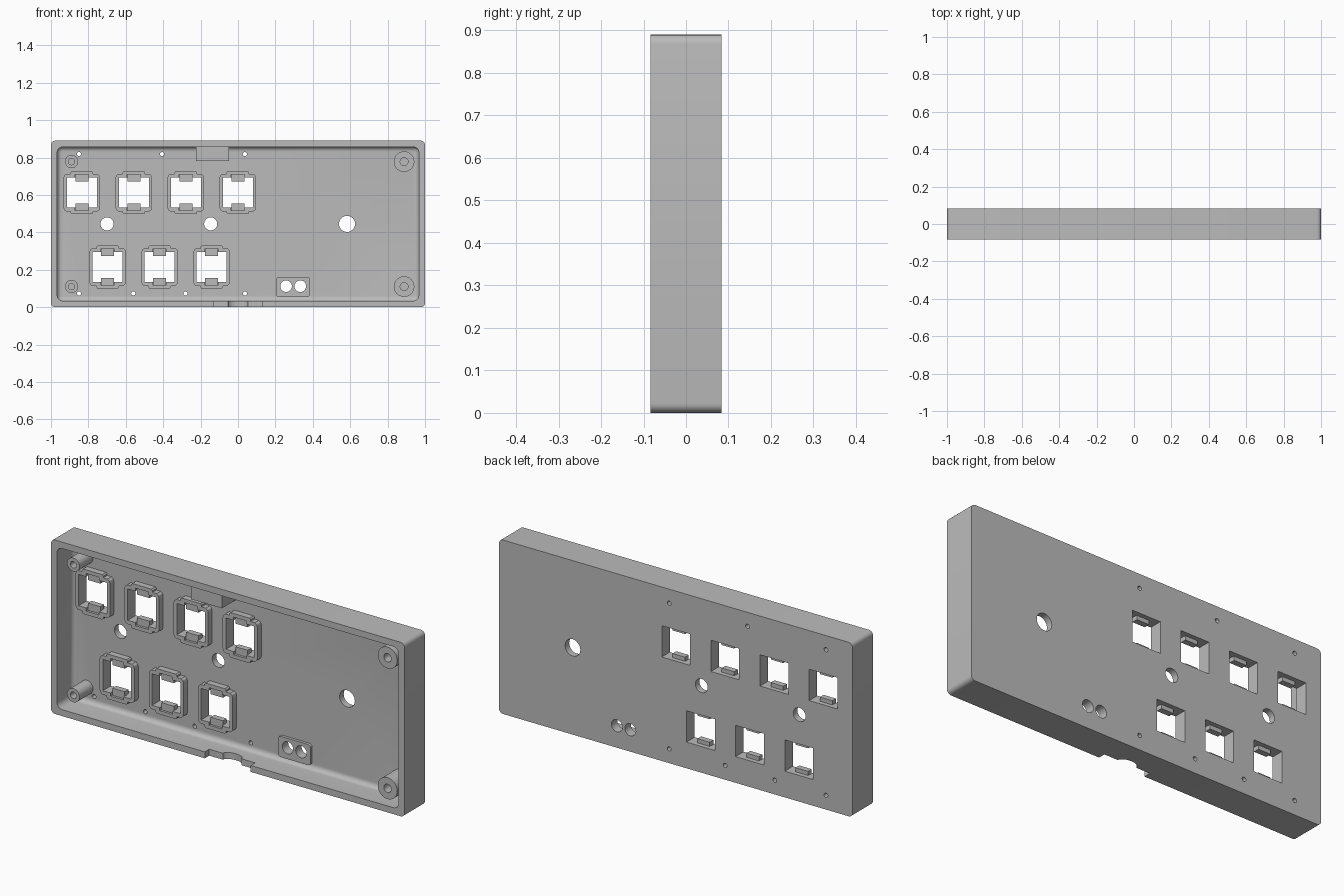
import bpy, bmesh, math

cube = bpy.data.objects.get("Cube")
if cube:
    bpy.data.objects.remove(cube, do_unlink=True)

grey = bpy.data.materials.new("plain_grey")
grey.use_nodes = True
grey.diffuse_color = (0.5, 0.5, 0.5, 1)
grey.node_tree.nodes["Principled BSDF"].inputs["Base Color"].default_value = (0.5, 0.5, 0.5, 1)

FRONT, BACK = -0.083, 0.083
FLOOR = 0.05          # inside face of the back panel
HEIGHT = 0.89
MID = HEIGHT / 2


# Outlines, drawn in the x-z plane
def circle(cx, cz, r, n=32):
    return [(cx + r * math.cos(2 * math.pi * i / n), cz + r * math.sin(2 * math.pi * i / n))
            for i in range(n)]


def rounded(cx, cz, hx, hz, r, n=5):
    pts = []
    for q, (sx, sz) in enumerate([(1, 1), (-1, 1), (-1, -1), (1, -1)]):
        for i in range(n + 1):
            a = math.pi / 2 * (q + i / n)
            pts.append((cx + sx * (hx - r) + r * math.cos(a), cz + sz * (hz - r) + r * math.sin(a)))
    return pts


def box(cx, cz, hx, hz):
    return [(cx + hx, cz + hz), (cx - hx, cz + hz), (cx - hx, cz - hz), (cx + hx, cz - hz)]


def four_way(cx, cz, quarter):
    """Mirror a quarter outline into all four quadrants."""
    pts = []
    for sx, sz in [(1, 1), (-1, 1), (-1, -1), (1, -1)]:
        part = quarter if sx * sz > 0 else quarter[::-1]
        pts += [(cx + sx * x, cz + sz * z) for x, z in part]
    return pts


def prism(outline, y0, y1):
    return [(outline, y0), (outline, y1)]


def solid(name, lofts, upright=False):
    """Build one object from lofts, each a list of (outline, depth) sections."""
    bm = bmesh.new()
    for sections in lofts:
        rings = [[bm.verts.new((a, b, t) if upright else (a, t, b)) for a, b in pts]
                 for pts, t in sections]
        for r0, r1 in zip(rings, rings[1:]):
            for i in range(len(r0)):
                j = (i + 1) % len(r0)
                bm.faces.new((r0[i], r0[j], r1[j], r1[i]))
        bm.faces.new(rings[0])
        bm.faces.new(rings[-1])
    bmesh.ops.recalc_face_normals(bm, faces=bm.faces)
    mesh = bpy.data.meshes.new(name)
    bm.to_mesh(mesh)
    bm.free()
    mesh.materials.append(grey)
    ob = bpy.data.objects.new(name, mesh)
    bpy.context.collection.objects.link(ob)
    return ob


def activate(ob):
    bpy.ops.object.select_all(action='DESELECT')
    ob.select_set(True)
    bpy.context.view_layer.objects.active = ob


def cut(ob, cutter):
    mod = ob.modifiers.new("cut", 'BOOLEAN')
    mod.operation, mod.solver, mod.object = 'DIFFERENCE', 'EXACT', cutter
    activate(ob)
    bpy.ops.object.modifier_apply(modifier=mod.name)
    bpy.data.objects.remove(cutter, do_unlink=True)


def finish(ob):
    activate(ob)
    bpy.ops.object.shade_smooth_by_angle(angle=math.radians(30))


# Layout of the openings
switches = [(-0.835 + 0.278 * i, 0.612) for i in range(4)]
switches += [(-0.697 + 0.278 * i, 0.214) for i in range(3)]
lights = [(0.257, 0.112), (0.333, 0.112)]
pins = [(x, 0.818) for x in (-0.85, -0.406, 0.037)]
pins += [(x, 0.073) for x in (-0.85, -0.56, -0.28, 0.037)]

# Open tray with a filleted floor
shell = solid("case_shell", [prism(rounded(0, MID, 1, MID, 0.022), FRONT, BACK)])
WALL, FILLET = 0.033, 0.025
sections = [(rounded(0, MID, 1 - WALL, MID - WALL, 0.03), FRONT - 0.05)]
for i in range(7):
    a = math.pi / 2 * i / 6
    inset = WALL + FILLET * (1 - math.cos(a))
    sections.append((rounded(0, MID, 1 - inset, MID - inset, 0.03 - 0.02 * i / 6),
                     FLOOR - FILLET + FILLET * math.sin(a)))
cut(shell, solid("cavity_cutter", [sections]))

# Openings through the back panel
holes = [box(x, z, 0.08, 0.08) for x, z in switches]
holes += [circle(x, z, 0.031) for x, z in lights]
holes += [circle(x, z, 0.011, 16) for x, z in pins]
holes += [circle(-0.70, MID, 0.035), circle(-0.146, MID, 0.035), circle(0.583, MID, 0.043)]
cut(shell, solid("hole_cutter", [prism(h, 0, 0.2) for h in holes]))

# Cable notch in the bottom wall: shallow step with a curved middle
notch = [(-0.13, -0.2), (-0.13, -0.047)]
notch += [(-0.053 * math.cos(math.pi * i / 12), -0.047 + 0.03 * math.sin(math.pi * i / 12))
          for i in range(13)]
notch += [(0.13, -0.047), (0.13, -0.2)]
cut(shell, solid("notch_cutter", [prism(notch, -0.05, 0.06)], upright=True))
finish(shell)

# Raised collar around each switch opening, with recesses for the clips
outer = [(0.098, 0.08), (0.094, 0.092), (0.084, 0.1), (0.06, 0.1), (0.06, 0.108), (0.054, 0.115)]
inner = [(0.08, 0.08), (0.037, 0.08), (0.037, 0.096)]
for n, (x, z) in enumerate(switches):
    collar = solid(f"switch_collar_{n + 1}", [prism(four_way(x, z, outer), 0.018, FLOOR)])
    cut(collar, solid("collar_cutter", [prism(four_way(x, z, inner), -0.1, 0.1)]))
    finish(collar)

# Clip nubs at the top and bottom of each switch opening
nubs = [prism(box(x, z + s * 0.078, 0.035, 0.019), 0.03, 0.06) for x, z in switches for s in (1, -1)]
finish(solid("switch_clips", nubs))

# Screw posts with blind holes
for side, x, r, bore in (("right", -0.89, 0.035, 0.017), ("left", 0.888, 0.055, 0.021)):
    for level, z in (("upper", 0.778), ("lower", 0.11)):
        post = solid(f"{level}_{side}_post", [prism(circle(x, z, r), -0.06, FLOOR + 0.01)])
        cut(post, solid("bore_cutter", [prism(circle(x, z, bore), -0.2, 0.02)]))
        finish(post)

# Raised pad for the two indicator lights
pad = solid("light_pad", [prism(rounded(0.294, 0.107, 0.091, 0.053, 0.015), 0.035, FLOOR)])
cut(pad, solid("light_cutter", [prism(circle(x, z, 0.031), -0.1, 0.2) for x, z in lights]))
finish(pad)

# Block hanging from the top wall
finish(solid("top_block", [prism(box(-0.137, 0.822, 0.088, 0.042), -0.06, FLOOR + 0.01)]))
